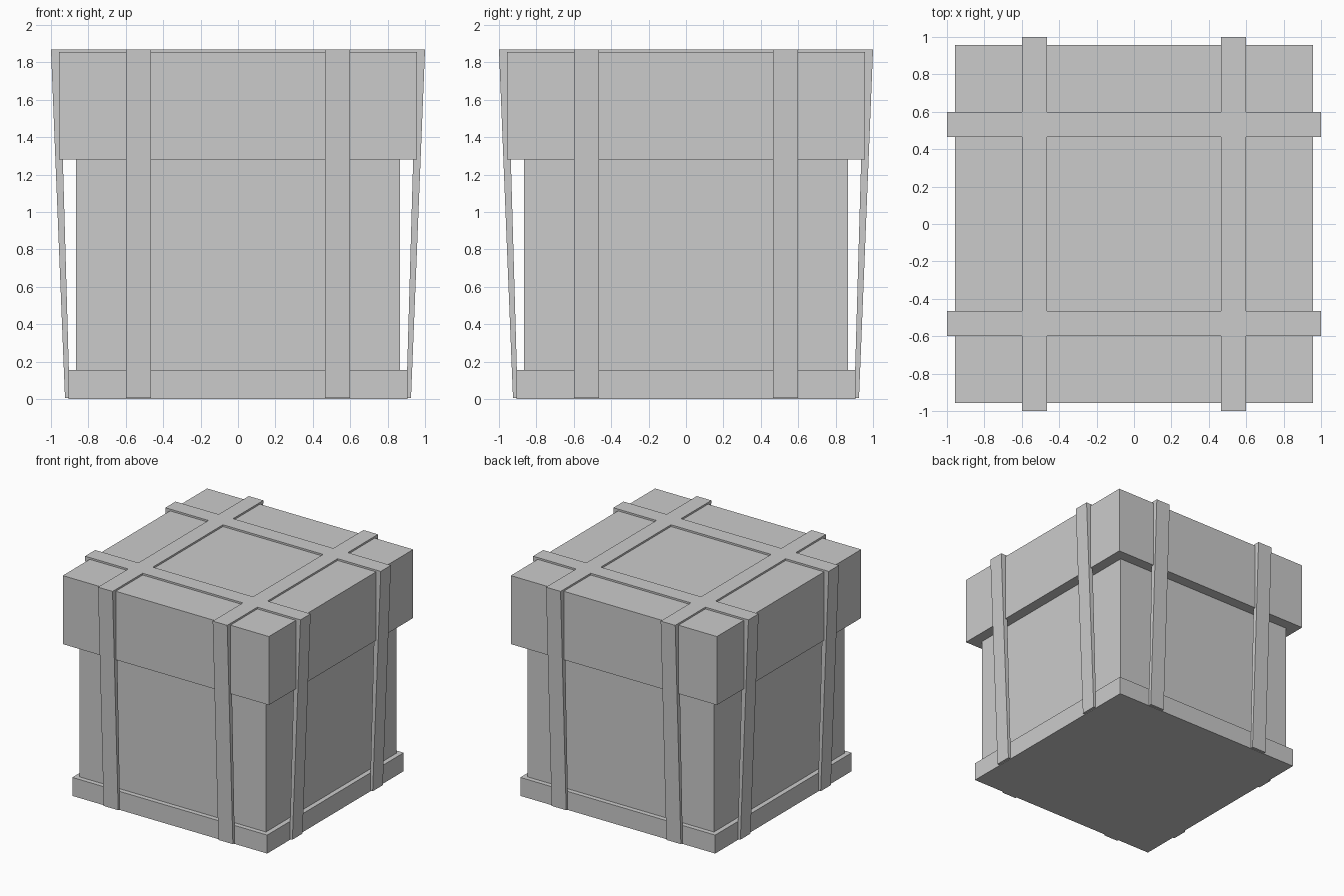
import bpy
import bmesh

cube = bpy.data.objects.get("Cube")
if cube:
    bpy.data.objects.remove(cube, do_unlink=True)

# One plain colour for the whole crate
GREY = (0.6, 0.6, 0.6, 1)
grey = bpy.data.materials.new("plain_grey")
grey.use_nodes = True
grey.diffuse_color = GREY
grey.node_tree.nodes["Principled BSDF"].inputs["Base Color"].default_value = GREY


def add_object(name, bm):
    bmesh.ops.recalc_face_normals(bm, faces=bm.faces[:])
    mesh = bpy.data.meshes.new(name)
    bm.to_mesh(mesh)
    bm.free()
    mesh.materials.append(grey)
    obj = bpy.data.objects.new(name, mesh)
    bpy.context.collection.objects.link(obj)
    return obj


def square_block(name, half, bottom, top):
    bm = bmesh.new()
    bmesh.ops.create_cube(bm, size=1)
    for v in bm.verts:
        v.co.x *= 2 * half
        v.co.y *= 2 * half
        v.co.z = top if v.co.z > 0 else bottom
    return add_object(name, bm)


# Stacked box parts
LID_TOP = 1.855
square_block("base_plinth", 0.905, 0, 0.155)
square_block("box_body", 0.865, 0.155, 1.28)
square_block("lid", 0.957, 1.28, LID_TOP)

# Straps: a crossing lattice over the lid, with a leaning leg at each end
STRAP_TOP, STRAP_FOOT = 1.87, 0.005
TOP_REACH, FOOT_REACH = 1.0, 0.925
lines = [-TOP_REACH, -0.6, -0.465, 0.465, 0.6, TOP_REACH]
STRIPS = (1, 3)

bm = bmesh.new()
grid = [[bm.verts.new((x, y, STRAP_TOP)) for y in lines] for x in lines]
for i in range(5):
    for j in range(5):
        if i in STRIPS or j in STRIPS:
            bm.faces.new((grid[i][j], grid[i + 1][j],
                          grid[i + 1][j + 1], grid[i][j + 1]))
bmesh.ops.delete(bm, geom=[v for v in bm.verts if not v.link_faces],
                 context='VERTS')

# Fold the strap ends down to the foot of the box
ends = [e for e in bm.edges if any(
    all(abs(abs(v.co[axis]) - TOP_REACH) < 0.001 for v in e.verts)
    for axis in (0, 1))]
folded = bmesh.ops.extrude_edge_only(bm, edges=ends)["geom"]
for v in (g for g in folded if isinstance(g, bmesh.types.BMVert)):
    axis = 0 if abs(v.co.x) > abs(v.co.y) else 1
    v.co[axis] *= FOOT_REACH / TOP_REACH
    v.co.z = STRAP_FOOT

# Give the strap sheet thickness by adding its inner skin
bmesh.ops.recalc_face_normals(bm, faces=bm.faces[:])
inner = bmesh.ops.extrude_face_region(bm, geom=bm.faces[:],
                                      use_keep_orig=True)["geom"]
for v in (g for g in inner if isinstance(g, bmesh.types.BMVert)):
    at_top = v.co.z > 1
    for axis in (0, 1):
        if abs(v.co[axis]) > 0.8:
            v.co[axis] *= 0.953 if at_top else 0.973
    if at_top:
        v.co.z = LID_TOP
add_object("straps", bm)
